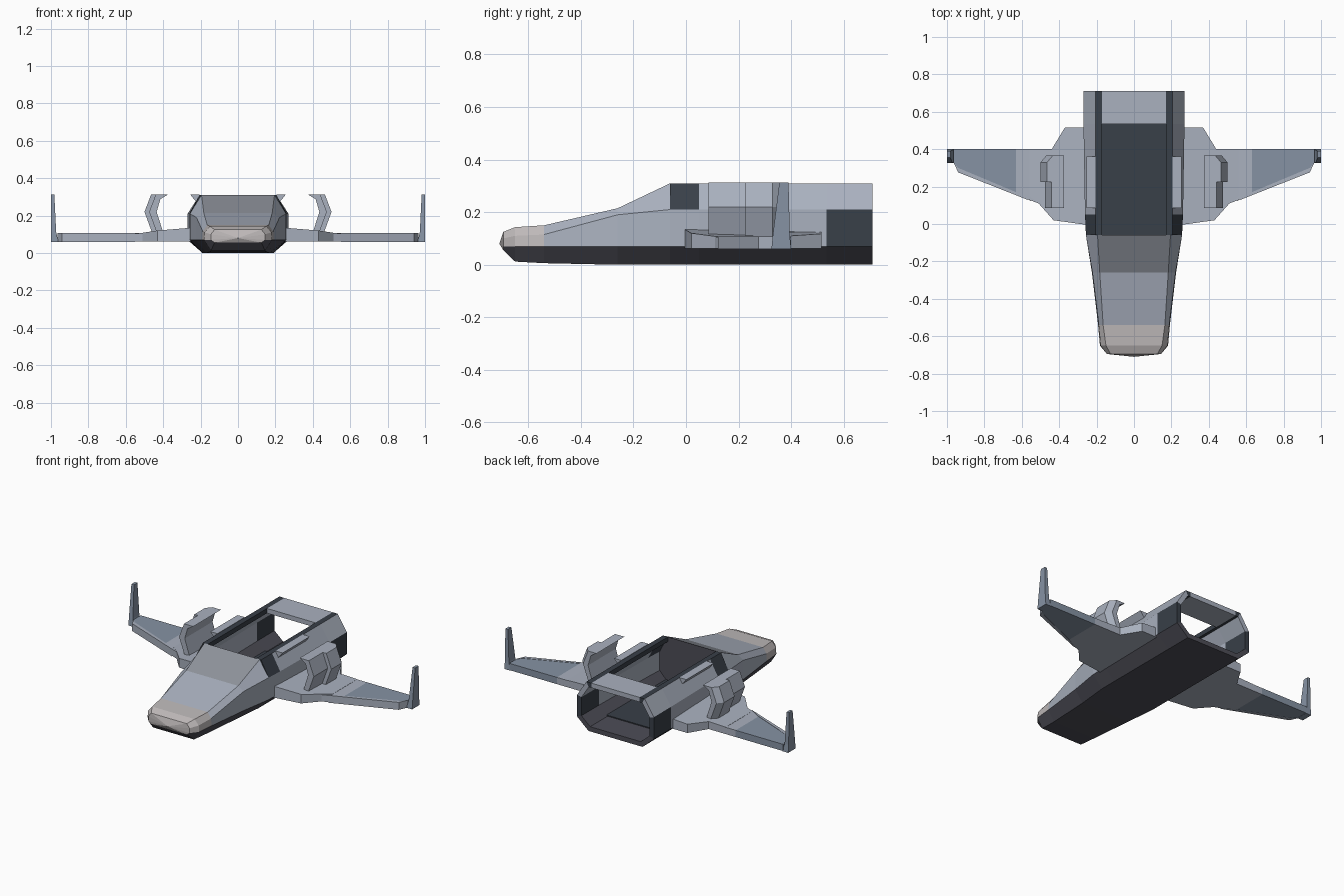
import bpy, bmesh

if "Cube" in bpy.data.objects:
    bpy.data.objects.remove(bpy.data.objects["Cube"])

def material(name, r, g, b):
    m = bpy.data.materials.new(name)
    m.diffuse_color = (r, g, b, 1)
    m.use_nodes = True
    m.node_tree.nodes["Principled BSDF"].inputs["Base Color"].default_value = m.diffuse_color
    return m

MATS = [material("hull_grey", .40, .44, .52), material("dark_panel", .04, .05, .065),
        material("underside", .075, .075, .095), material("nose_tan", .52, .49, .49),
        material("blue_panel", .24, .29, .37), material("mid_grey", .27, .29, .33)]
GREY, DARK, UNDER, TAN, BLUE, MID = range(6)

def loft(name, rings, pick=lambda ring, side: GREY, caps=True, tip=None, mirror=False):
    """Skin equal-length rings; pick gives a material slot, or None for no face."""
    me = bpy.data.meshes.new(name)
    bm = bmesh.new()
    vs = [[bm.verts.new(p) for p in r] for r in rings]
    n = len(rings[0])
    for i in range(len(rings) - 1):
        for j in range(n):
            slot = pick(i, j)
            if slot is not None:
                k = (j + 1) % n
                f = bm.faces.new((vs[i][j], vs[i][k], vs[i + 1][k], vs[i + 1][j]))
                f.material_index = slot
    if tip:
        t = bm.verts.new(tip)
        for j in range(n):
            bm.faces.new((t, vs[0][j], vs[0][(j + 1) % n])).material_index = TAN
    elif caps:
        bm.faces.new(vs[0]).material_index = pick(0, 0) or GREY
    if caps:
        bm.faces.new(vs[-1]).material_index = pick(len(rings) - 2, 0) or GREY
    bmesh.ops.recalc_face_normals(bm, faces=bm.faces)
    bm.to_mesh(me)
    bm.free()
    ob = bpy.data.objects.new(name, me)
    bpy.context.collection.objects.link(ob)
    for m in MATS:
        me.materials.append(m)
    if mirror:
        ob.modifiers.new("mirror", 'MIRROR').use_mirror_merge = False
    return ob

def hull_ring(y, half):
    """Full cross-section from its right half, listed bottom to top."""
    return [(x, y, z) for x, z in half] + [(-x, y, z) for x, z in reversed(half)]

# Forward fuselage: nose, sloped deck, windshield
nose_secs = [
    (-.695, [(.125, .055), (.145, .07), (.145, .10), (.125, .125)]),
    (-.65, [(.145, .012), (.182, .07), (.178, .11), (.15, .143)]),
    (-.54, [(.15, .006), (.192, .07), (.188, .115), (.165, .15)]),
    (-.26, [(.17, 0), (.225, .07), (.222, .19), (.183, .215)]),
    (-.06, [(.19, 0), (.257, .07), (.257, .21), (.195, .31)])]

def nose_pick(i, j):
    if j in (0, 6, 7):
        return UNDER
    if i < 2:
        return TAN
    return MID if i == 3 and j == 3 else GREY

loft("forward_fuselage", [hull_ring(y, h) for y, h in nose_secs], nose_pick, tip=(0, -.71, .08))

# Rear fuselage: hollow tube with an open bay on top
def bay_half(w):
    return [(.19, 0), (w, .07), (w, .21), (.205, .31), (.17, .31)]

def bay_pick(i, j):
    if j == 4:                      # roof only over the tail end
        return GREY if i == 2 else None
    if j in (0, 8, 9):
        return UNDER
    if j in (3, 5) or (i == 0 and j in (2, 6)) or (i == 2 and j in (1, 7)):
        return DARK
    return GREY

tube = loft("rear_fuselage", [hull_ring(y, bay_half(w)) for y, w in
            ((-.06, .257), (.05, .262), (.535, .27), (.71, .27))], bay_pick, caps=False)
sol = tube.modifiers.new("wall", 'SOLIDIFY')
sol.thickness = .03
sol.offset = -1
sol.use_even_offset = True

# Dark floor of the bay
loft("bay_floor", [[(x, y, z) for x, y in ((-.19, -.06), (.19, -.06), (.19, .535), (-.19, .535))]
                   for z in (.028, .036)], lambda i, j: DARK)

# Wing root glove, its top rising towards the hull
glove = [(.25, -.005), (.43, .02), (.51, .11), (.56, .15), (.56, .40), (.44, .40), (.37, .515), (.25, .515)]
glove_z = [.135, .12, .108, .106, .106, .11, .118, .125]
loft("wing_root", [[(x, y, .062) for x, y in glove],
                   [(x, y, z) for (x, y), z in zip(glove, glove_z)]], mirror=True)

# Outer wing in two colour panels
def slab(name, outline, z0, z1, slot):
    return loft(name, [[(x, y, z) for x, y in outline] for z in (z0, z1)],
                lambda i, j: slot, mirror=True)

slab("wing_inner", [(.51, .11), (.63, .155), (.63, .40), (.44, .40)], .062, .105, GREY)
slab("wing_outer", [(.63, .155), (.94, .28), (.965, .33), (.965, .40), (.63, .40)], .062, .105, BLUE)
slab("wing_leading_edge", [(.55, .122), (.94, .276), (.965, .33), (.94, .30), (.63, .17)], .06, .107, GREY)

# Upright wingtip fin
loft("wingtip_fin", [[(x, y, z) for x, y in ((a, b), (1, b), (1, c), (a, c))]
                     for a, b, c, z in ((.96, .325, .40, .06), (.972, .33, .395, .11), (.982, .355, .39, .312))],
     lambda i, j: BLUE, mirror=True)

# Curved engine cowl, a C-shaped shell in stepped sections
cowl = [(.40, .11), (.46, .11), (.50, .22), (.465, .312), (.375, .312), (.415, .288), (.435, .22)]

def cowl_ring(y, shift):
    return [(x - (shift if 1 <= k <= 3 else 0), y, z) for k, (x, z) in enumerate(cowl)]

loft("cowl_front", [cowl_ring(.085, .025), cowl_ring(.225, .025)], mirror=True)
loft("cowl_rear", [cowl_ring(.225, 0), cowl_ring(.33, 0), cowl_ring(.365, .03)], mirror=True)

# Inner cowl lip along the upper hull edge
loft("cowl_lip", [[(x, y, z) for x, z in ((.205, .295), (.225, .275), (.255, .312), (.205, .312))]
                  for y in (.085, .36)], mirror=True)
